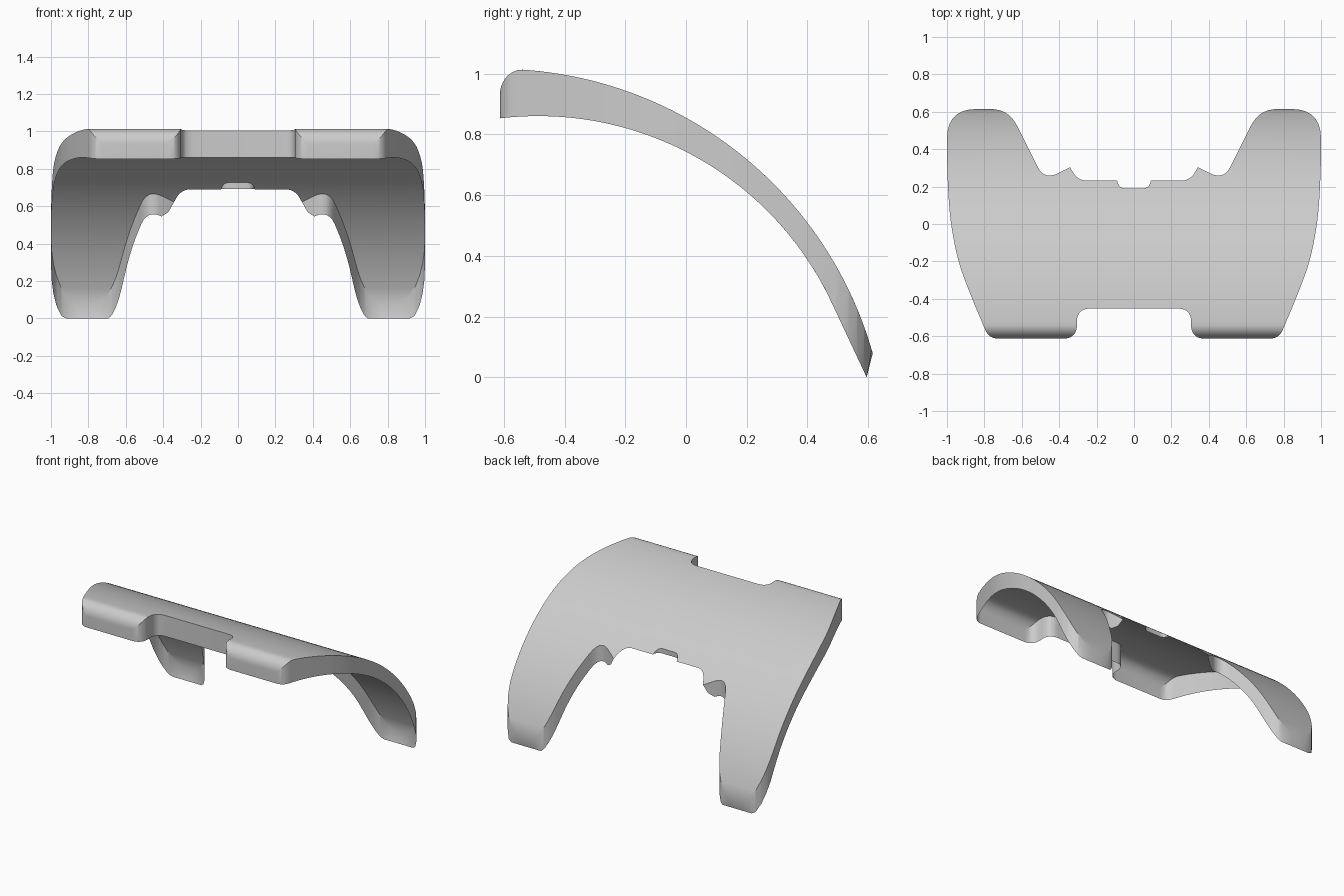
import bpy, bmesh, math
from mathutils import Vector

cube = bpy.data.objects.get("Cube")
if cube:
    bpy.data.objects.remove(cube, do_unlink=True)

FRONT, LIP, TIP = -0.613, -0.54, 0.595


def outer(y):
    """Height of the curved top, with a rounded front lip."""
    if y < LIP:
        t = min(1, (LIP - y) / (LIP - FRONT))
        return 0.93 + 0.083 * math.sqrt(1 - t * t)
    return math.sqrt(1.6548 - (y + 0.623) ** 2) - 0.2705


def rim(x, y):
    """Height of the lower edge of the side walls."""
    top = outer(y)
    if y > 0.49:
        low = max(0, 0.224 * (TIP - y) / (TIP - 0.49))
    else:
        low = math.sqrt(1.1407 - (y + 0.487) ** 2) - 0.2076
    if 0 < y < 0.32 and abs(x) < 0.39:
        # the wall fades out towards the rear opening
        fade = max(0, (abs(x) - 0.342) / 0.048)
        low = top + fade * (low - top) if fade else min(top, 0.693)
    return low


def rounded(corners, steps=7):
    """Outline through corners (x, y, trim), each softened by a curve."""
    pts = []
    for i, (x, y, r) in enumerate(corners):
        c = Vector((x, y))
        if r == 0:
            pts.append(c)
            continue
        a = Vector(corners[i - 1][:2]) - c
        b = Vector(corners[(i + 1) % len(corners)][:2]) - c
        s, e = c + a.normalized() * r, c + b.normalized() * r
        for k in range(steps + 1):
            t = k / steps
            pts.append(s * (1 - t) ** 2 + c * 2 * t * (1 - t) + e * t * t)
    return pts


# Plan outline of one half, from the front centre round to the rear notch
half = [(0.305, -0.452, 0.07), (0.305, FRONT, 0.075), (0.775, FRONT, 0.05),
        (0.866, -0.4, 0.1), (0.942, -0.2, 0.1), (0.985, 0.03, 0.11),
        (1.0, 0.3, 0.13), (1.0, 0.615, 0.16), (0.67, 0.615, 0.1),
        (0.48, 0.235, 0.08), (0.342, 0.303, 0), (0.30, 0.232, 0.05),
        (0.09, 0.232, 0), (0.08, 0.19, 0.035)]
outline = rounded(half + [(-x, y, r) for x, y, r in reversed(half)])

# Flat plate cut into rows, then bent onto the curve
bm = bmesh.new()
bm.faces.new([bm.verts.new((p.x, p.y, 0)) for p in outline])
bmesh.ops.triangulate(bm, faces=bm.faces[:])
rows = [LIP + (FRONT - LIP) * math.sin(math.pi / 2 * k / 9) for k in range(9)]
rows += [LIP + 0.0251 * k for k in range(1, 46)]
for y in rows:
    bmesh.ops.bisect_plane(bm, geom=bm.verts[:] + bm.edges[:] + bm.faces[:],
                           dist=1e-5, plane_co=(0, y, 0), plane_no=(0, 1, 0))
for f in bm.faces:
    if f.normal.z < 0:
        f.normal_flip()
for v in bm.verts:
    v.co.z = outer(v.co.y)

# Thin walls hanging from the border
border = [e for e in bm.edges if e.is_boundary]
wall = bmesh.ops.extrude_edge_only(bm, edges=border)["geom"]
for v in wall:
    if isinstance(v, bmesh.types.BMVert):
        v.co.z = rim(v.co.x, v.co.y)
        v.co.y = min(v.co.y, TIP)
bmesh.ops.remove_doubles(bm, verts=bm.verts[:], dist=1e-5)
bmesh.ops.dissolve_degenerate(bm, edges=bm.edges[:], dist=1e-5)
bmesh.ops.recalc_face_normals(bm, faces=bm.faces[:])
if sum(f.normal.z * f.calc_area() for f in bm.faces) < 0:
    bmesh.ops.reverse_faces(bm, faces=bm.faces[:])

mesh = bpy.data.meshes.new("curved_cover")
bm.to_mesh(mesh)
bm.free()
cover = bpy.data.objects.new("curved_cover", mesh)
bpy.context.collection.objects.link(cover)

# Plain grey
grey = bpy.data.materials.new("light_grey")
grey.use_nodes = True
colour = (0.6, 0.6, 0.6, 1)
grey.diffuse_color = colour
grey.node_tree.nodes["Principled BSDF"].inputs["Base Color"].default_value = colour
mesh.materials.append(grey)

bpy.context.view_layer.objects.active = cover
cover.select_set(True)
bpy.ops.object.shade_smooth_by_angle(angle=math.radians(35))
